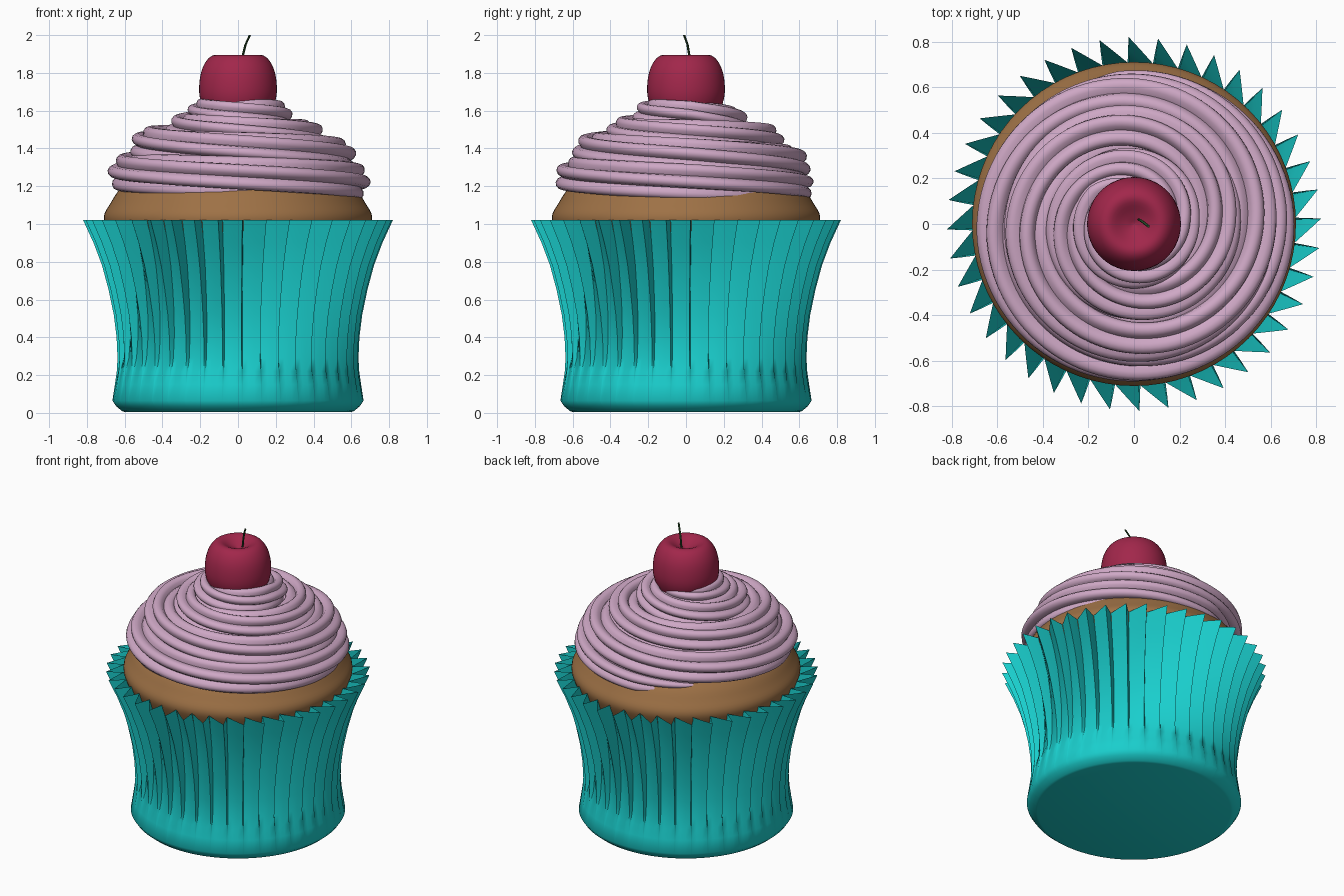
import bpy, bmesh
from math import sin, cos, pi, radians
from mathutils import Vector

if "Cube" in bpy.data.objects:
    bpy.data.objects.remove(bpy.data.objects["Cube"])


def lerp_table(table, t):
    for a, b in zip(table, table[1:]):
        if t <= b[0]:
            f = (t - a[0]) / (b[0] - a[0])
            return [p + (q - p) * f for p, q in zip(a[1:], b[1:])]
    return list(table[-1][1:])


def skin(name, rings, color, cap_start=True, cap_end=True, angle=40):
    """Join rings of points with quads, optionally closing the ends."""
    bm = bmesh.new()
    vs = [[bm.verts.new(p) for p in ring] for ring in rings]
    n = len(vs[0])
    for a, b in zip(vs, vs[1:]):
        for i in range(n):
            j = (i + 1) % n
            bm.faces.new((a[i], a[j], b[j], b[i]))
    if cap_start:
        bm.faces.new(vs[0][::-1])
    if cap_end:
        bm.faces.new(vs[-1])
    bmesh.ops.recalc_face_normals(bm, faces=bm.faces)
    mesh = bpy.data.meshes.new(name)
    bm.to_mesh(mesh)
    bm.free()
    obj = bpy.data.objects.new(name, mesh)
    bpy.context.collection.objects.link(obj)
    mat = bpy.data.materials.new(name)
    mat.diffuse_color = (*color, 1)
    mat.use_nodes = True
    mat.node_tree.nodes["Principled BSDF"].inputs["Base Color"].default_value = mat.diffuse_color
    mesh.materials.append(mat)
    bpy.ops.object.select_all(action='DESELECT')
    obj.select_set(True)
    bpy.context.view_layer.objects.active = obj
    bpy.ops.object.shade_smooth_by_angle(angle=radians(angle))
    return obj


def circle(r, z, n):
    return [(r * cos(2 * pi * i / n), r * sin(2 * pi * i / n), z) for i in range(n)]


def smooth_profile(points, steps=4):
    """Catmull-Rom through (r, z) points."""
    p = [Vector(q) for q in points]
    p = [2 * p[0] - p[1]] + p + [2 * p[-1] - p[-2]]
    out = []
    for a, b, c, d in zip(p, p[1:], p[2:], p[3:]):
        for k in range(steps):
            t = k / steps
            out.append(0.5 * (2 * b + (c - a) * t + (2 * a - 5 * b + 4 * c - d) * t * t
                              + (3 * b - a - 3 * c + d) * t ** 3))
    return out + [p[-2]]


# Paper wrapper: flared wall whose sawtooth pleats deepen towards the rim
TEETH = 40
TOOTH = [(0, 0), (0.3, 0.28), (0.6, 0.6), (0.93, 1), (0.97, 0.5)]
WALL = [(0.60, 0.005, 0), (0.615, 0.01, 0), (0.645, 0.035, 0), (0.665, 0.065, 0),
        (0.652, 0.15, 0.003), (0.642, 0.22, 0.008), (0.638, 0.29, 0.022), (0.643, 0.4, 0.036),
        (0.658, 0.52, 0.05), (0.685, 0.65, 0.064), (0.72, 0.78, 0.08), (0.765, 0.9, 0.095),
        (0.82, 1.02, 0.112)]
rings = []
for r, z, depth in WALL:
    ring = []
    for k in range(TEETH):
        for u, s in TOOTH:
            a = 2 * pi * (k + u + 0.25) / TEETH
            rr = r - depth * (1 - s)
            ring.append((rr * cos(a), rr * sin(a), z))
    rings.append(ring)
skin("wrapper", rings, (0.01, 0.62, 0.61), cap_end=False, angle=50)

# Sponge cake dome
cake = smooth_profile([(0.56, 0.6), (0.62, 0.8), (0.69, 0.96), (0.71, 1.04), (0.675, 1.11),
                       (0.62, 1.19), (0.5, 1.29), (0.32, 1.39), (0.15, 1.44), (0.01, 1.45)])
skin("cake", [circle(r, z, 72) for r, z in cake], (0.34, 0.165, 0.06))

# Icing: one long star-section rope, twisting as it coils upward clockwise
# turn, coil radius, height, rope radius
PATH = [(0, 0.555, 1.18, 0.04), (0.12, 0.57, 1.20, 0.1), (0.375, 0.58, 1.225, 0.115),
        (0.875, 0.57, 1.265, 0.115), (1.375, 0.51, 1.345, 0.115), (1.875, 0.46, 1.41, 0.11),
        (2.375, 0.36, 1.45, 0.105), (2.875, 0.28, 1.49, 0.1), (3.375, 0.19, 1.565, 0.095),
        (4.0, 0.175, 1.58, 0.09), (4.3, 0.12, 1.58, 0.03)]
LOBES, SIDES, STEPS = 7, 42, 420
rings = []
for i in range(STEPS + 1):
    t = 4.3 * i / STEPS
    R, z, rope = lerp_table(PATH, t)
    a = radians(140) - 2 * pi * t
    ring = []
    for j in range(SIDES):
        th = 2 * pi * j / SIDES
        q = rope * (0.9 + 0.17 * (1 - 2 * abs(sin(LOBES * th / 2 + pi / 2)) ** 0.8) * -1)
        th += t * 2.2
        rr = R + q * cos(th)
        ring.append((rr * cos(a), rr * sin(a), z + q * sin(th) * 0.92))
    rings.append(ring)
skin("icing", rings, (0.62, 0.39, 0.56), angle=45)

# Cherry with a dimpled top
cherry = smooth_profile([(0.005, 1.5), (0.1, 1.525), (0.165, 1.58), (0.2, 1.66), (0.205, 1.74),
                         (0.19, 1.82), (0.155, 1.878), (0.11, 1.895), (0.05, 1.865), (0.004, 1.845)])
skin("cherry", [circle(r, z, 48) for r, z in cherry], (0.36, 0.02, 0.07))

# Bent stem
stem = [(0.02, 0.02, 1.84), (0.025, 0.018, 1.89), (0.04, 0.008, 1.95), (0.063, -0.01, 2.0)]
rings = [[(x + 0.006 * cos(k * pi / 4), y + 0.006 * sin(k * pi / 4), z) for k in range(8)]
         for x, y, z in stem]
skin("stem", rings, (0.02, 0.07, 0.02))
